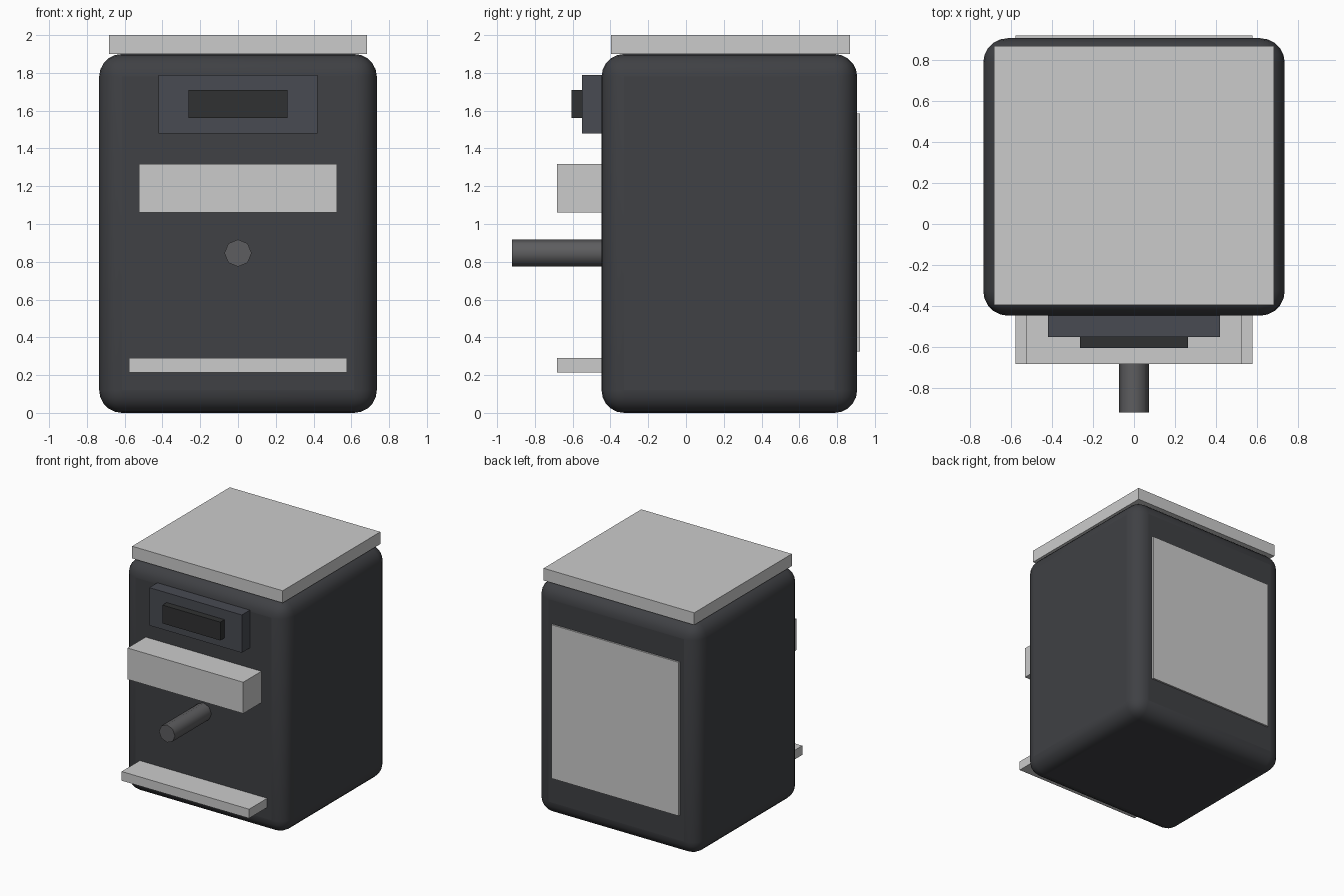
import bpy, math

if "Cube" in bpy.data.objects:
    bpy.data.objects.remove(bpy.data.objects["Cube"])


def material(name, r, g, b):
    m = bpy.data.materials.new(name)
    m.diffuse_color = (r, g, b, 1)
    m.use_nodes = True
    m.node_tree.nodes["Principled BSDF"].inputs["Base Color"].default_value = m.diffuse_color
    return m


DARK = material("dark_casing", 0.05, 0.052, 0.058)
SLATE = material("slate_panel", 0.065, 0.07, 0.085)
BLACK = material("black_display", 0.03, 0.031, 0.032)
STEEL = material("dark_steel", 0.11, 0.11, 0.115)


def box(name, x, y, z, mat=None):
    """Box centred on x with half width x, and (min, max) ranges for y and z."""
    bpy.ops.mesh.primitive_cube_add(size=1, location=(0, sum(y) / 2, sum(z) / 2))
    o = bpy.context.object
    o.name = name
    o.scale = (2 * x, y[1] - y[0], z[1] - z[0])
    bpy.ops.object.transform_apply(location=False, rotation=False, scale=True)
    if mat:
        o.data.materials.append(mat)
    return o


FRONT, BACK = -0.447, 0.906

# Rounded main casing
body = box("body", 0.735, (FRONT, BACK), (0, 1.9), DARK)
bevel = body.modifiers.new("round_edges", "BEVEL")
bevel.width = 0.12
bevel.segments = 5
bpy.ops.object.shade_smooth_by_angle(angle=math.radians(35))

# Lid and rear service panel
box("top_tray", 0.683, (-0.396, 0.869), (1.9, 2.0))
box("back_panel", 0.578, (BACK - 0.02, 0.92), (0.325, 1.585))

# Control panel with display
box("control_panel", 0.42, (-0.55, FRONT + 0.02), (1.48, 1.79), SLATE)
box("display", 0.263, (-0.605, -0.54), (1.56, 1.71), BLACK)

# Dispensing head and drip tray
box("front_head", 0.525, (-0.682, FRONT + 0.02), (1.06, 1.317))
box("drip_tray", 0.578, (-0.682, FRONT + 0.02), (0.215, 0.29))

# Projecting handle
y0, y1 = -0.92, FRONT + 0.02
bpy.ops.mesh.primitive_cylinder_add(vertices=8, radius=0.072, depth=y1 - y0,
                                    location=(0, (y0 + y1) / 2, 0.846),
                                    rotation=(math.pi / 2, 0, 0))
handle = bpy.context.object
handle.name = "handle"
handle.data.materials.append(STEEL)
bpy.ops.object.shade_smooth_by_angle(angle=math.radians(50))
